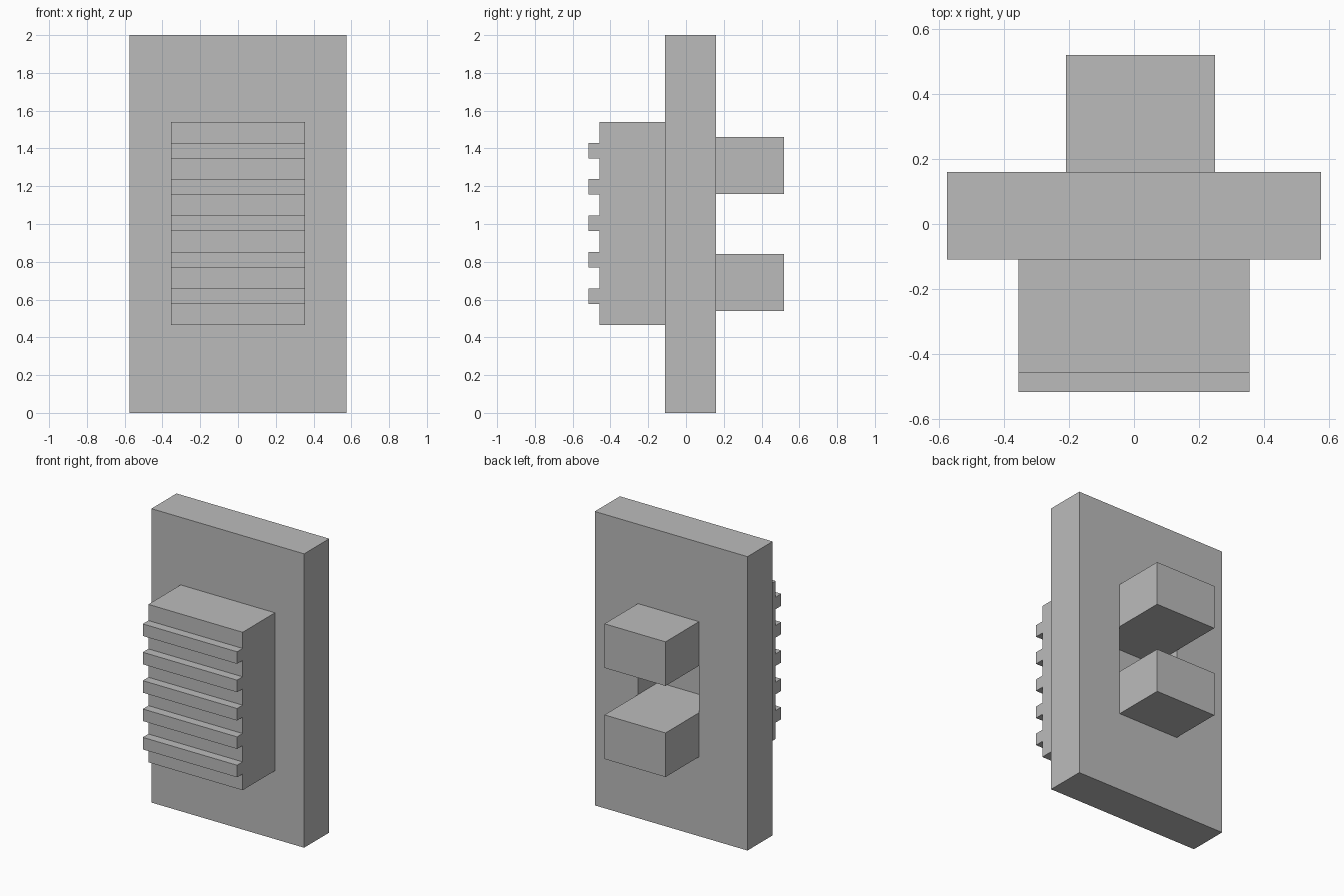
import bpy

cube = bpy.data.objects.get("Cube")
if cube:
    bpy.data.objects.remove(cube, do_unlink=True)

grey = bpy.data.materials.new("plain grey")
grey.use_nodes = True
colour = (0.5, 0.5, 0.5, 1)
grey.diffuse_color = colour
grey.node_tree.nodes["Principled BSDF"].inputs["Base Color"].default_value = colour


def box(name, x, y, z):
    """Add a box spanning the given (low, high) ranges."""
    spans = (x, y, z)
    bpy.ops.mesh.primitive_cube_add(size=1, location=[(a + b) / 2 for a, b in spans])
    ob = bpy.context.object
    ob.name = ob.data.name = name
    ob.scale = [b - a for a, b in spans]
    bpy.ops.object.transform_apply(location=False, rotation=False, scale=True)
    ob.data.materials.append(grey)
    return ob


FRONT, BACK = -0.11, 0.16          # plate faces
PRONG_X = (-0.21, 0.25)
GRIP_X = (-0.355, 0.355)
MID, GAP, REACH = 1.0, 0.16, 0.46  # prong heights about the middle

# Wall plate with a recess between the prongs
plate = box("plate", (-0.575, 0.575), (FRONT, BACK), (0, 2))
cutter = box("recess_cutter", PRONG_X, (-0.06, BACK + 0.1), (MID - GAP, MID + GAP))
cutter.hide_render = True
cut = plate.modifiers.new("recess", "BOOLEAN")
cut.operation = "DIFFERENCE"
cut.solver = "EXACT"
cut.object = cutter
bpy.context.view_layer.objects.active = plate
bpy.ops.object.modifier_apply(modifier=cut.name)
bpy.data.objects.remove(cutter, do_unlink=True)

# Two prongs on the back
box("upper_prong", PRONG_X, (BACK, 0.52), (MID + GAP, MID + REACH))
box("lower_prong", PRONG_X, (BACK, 0.52), (MID - REACH, MID - GAP))

# Thumb grip with five ribs on the front
box("grip_block", GRIP_X, (-0.457, FRONT), (0.465, 1.54))
for i in range(5):
    z = 0.617 + i * 0.193
    box(f"grip_rib_{i + 1}", GRIP_X, (-0.517, -0.457), (z - 0.041, z + 0.041))
